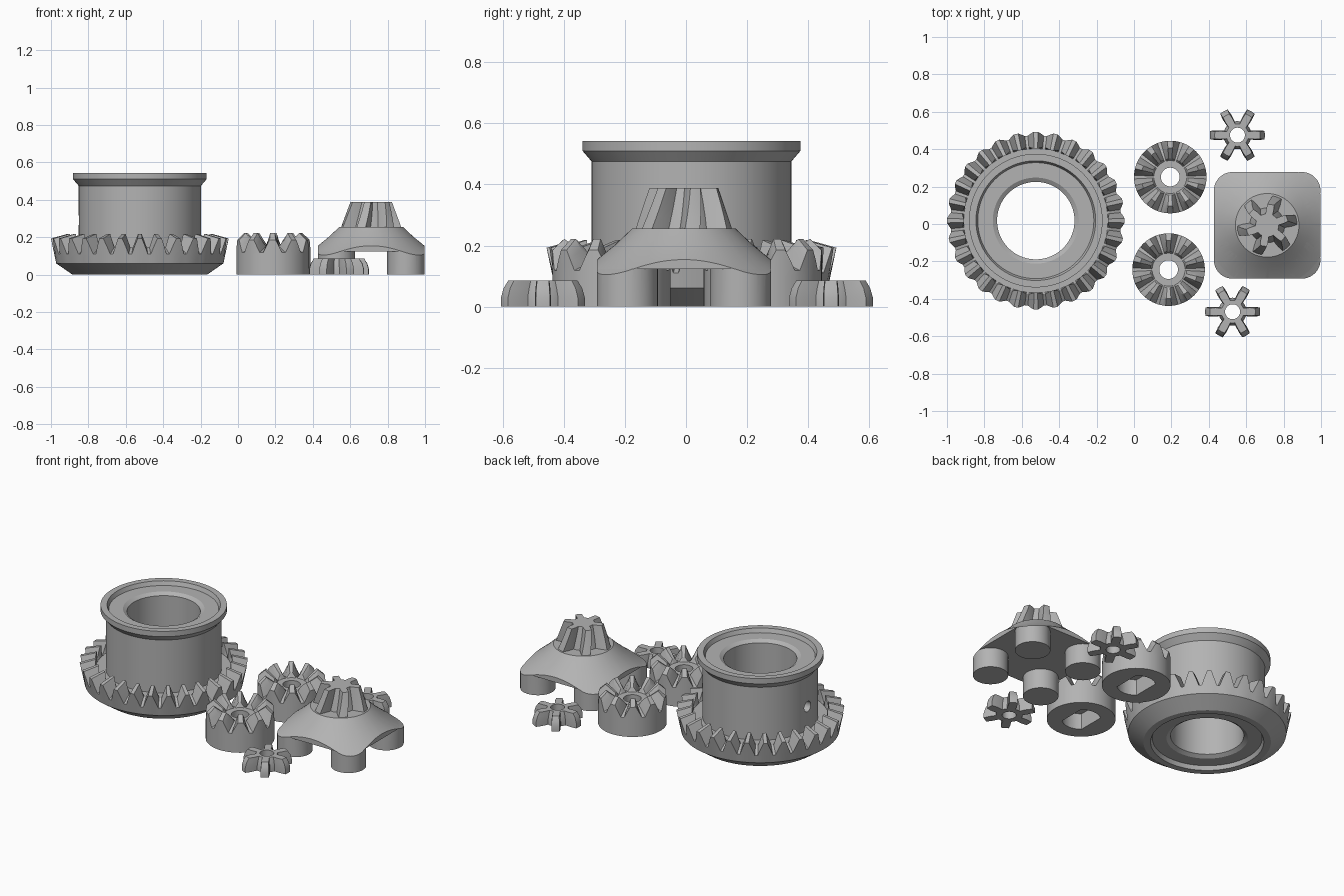
import bpy, bmesh, math
from mathutils import Vector

if "Cube" in bpy.data.objects:
    bpy.data.objects.remove(bpy.data.objects["Cube"])

grey = bpy.data.materials.new("plain_grey")
grey.use_nodes = True
grey.diffuse_color = (0.45, 0.45, 0.45, 1)
grey.node_tree.nodes["Principled BSDF"].inputs["Base Color"].default_value = grey.diffuse_color


def make_object(name, bm, loc):
    bmesh.ops.recalc_face_normals(bm, faces=bm.faces)
    mesh = bpy.data.meshes.new(name)
    bm.to_mesh(mesh)
    bm.free()
    mesh.materials.append(grey)
    obj = bpy.data.objects.new(name, mesh)
    obj.location = loc
    bpy.context.collection.objects.link(obj)
    return obj


def select(obj):
    bpy.ops.object.select_all(action='DESELECT')
    obj.select_set(True)
    bpy.context.view_layer.objects.active = obj


def smooth(obj):
    select(obj)
    bpy.ops.object.shade_smooth_by_angle(angle=math.radians(28))


def loft(bm, rings, loop):
    """Skin rings of points; loop joins last to first, otherwise both ends are capped."""
    rings = [[bm.verts.new(p) for p in ring] for ring in rings]
    n = len(rings[0])
    pairs = list(zip(rings, rings[1:])) + ([(rings[-1], rings[0])] if loop else [])
    for a, b in pairs:
        for i in range(n):
            j = (i + 1) % n
            bm.faces.new((a[i], a[j], b[j], b[i]))
    if not loop:
        bm.faces.new(rings[0])
        bm.faces.new(rings[-1])


def gear(name, loc, stations, teeth, base, tip, phase=0, twist=0, loop=True):
    """Revolve stations (r, z) or (root r, root z, tip r, tip z) with shaped teeth."""
    mid = (base + tip) / 2 - 0.01
    pattern = [(-base, 0), (-mid, 0.55), (-tip, 1), (0, 1), (tip, 1), (mid, 0.55), (base, 0), (0.5, 0)]
    zs = [s[1] for s in stations]
    rings = []
    for s in stations:
        r0, z0, r1, z1 = s if len(s) == 4 else s * 2
        turn = phase + twist * (z0 - min(zs)) / (max(zs) - min(zs))
        ring = []
        for t in range(teeth):
            for f, w in pattern:
                a = turn + (t + f) * math.tau / teeth
                r = r0 + (r1 - r0) * w
                ring.append((r * math.cos(a), r * math.sin(a), z0 + (z1 - z0) * w))
        rings.append(ring)
    bm = bmesh.new()
    loft(bm, rings, loop)
    return make_object(name, bm, loc)


def cylinder(name, loc, radius, z0, z1, sides=48, flat=None):
    """Upright cylinder; flat clamps its x to give two flats."""
    outline = []
    for i in range(sides):
        a = math.tau * (i + 0.5) / sides
        x = radius * math.cos(a)
        if flat:
            x = max(-flat, min(flat, x))
        outline.append((x, radius * math.sin(a)))
    if flat:
        outline = [p for p in outline if abs(p[0]) < flat]
    bm = bmesh.new()
    loft(bm, [[(x, y, z) for x, y in outline] for z in (z0, z1)], False)
    return make_object(name, bm, loc)


def cut(obj, cutter, operation='DIFFERENCE', keep=False):
    cutter.hide_render = True
    mod = obj.modifiers.new("cut", 'BOOLEAN')
    mod.operation, mod.object, mod.solver = operation, cutter, 'EXACT'
    select(obj)
    bpy.ops.object.modifier_apply(modifier=mod.name)
    if not keep:
        bpy.data.objects.remove(cutter)


# Large ring gear with flanged hub and a bearing seat at each end
ring_loc = Vector((-0.525, 0.018, 0))
ring = gear("ring_gear", ring_loc, [
    (0.207, 0.04), (0.23, 0.025), (0.245, 0.025), (0.31, 0.025), (0.32, 0), (0.36, 0), (0.447, 0.06),
    (0.456, 0.11, 0.475, 0.193), (0.395, 0.145, 0.385, 0.218), (0.385, 0.145),
    (0.327, 0.145), (0.327, 0.475), (0.357, 0.51), (0.357, 0.543), (0.32, 0.543),
    (0.31, 0.518), (0.245, 0.518), (0.23, 0.518), (0.207, 0.503)],
    28, 0.42, 0.11, -math.pi / 2)
# Radial screw hole through one side of the hub
drill = cylinder("drill", ring_loc + Vector((-0.27, 0, 0.29)), 0.032, -0.12, 0.12, 24)
drill.rotation_euler.y = math.pi / 2
bpy.context.view_layer.update()
cut(ring, drill)
smooth(ring)

# Two side gears with a double-flat socket underneath
for side, loc in (("back", (0.194, 0.251, 0)), ("front", (0.185, -0.244, 0))):
    obj = gear(side + "_side_gear", loc, [
        (0.05, 0), (0.194, 0), (0.194, 0.10), (0.194, 0.118, 0.194, 0.185),
        (0.125, 0.142, 0.155, 0.222), (0.095, 0.15, 0.098, 0.175), (0.088, 0.15), (0.05, 0.15)],
        10, 0.42, 0.13, -math.pi / 2)
    cut(obj, cylinder("socket", loc, 0.11, -0.05, 0.1, flat=0.075))
    smooth(obj)

# Two small loose pinions
for side, loc in (("back", (0.553, 0.475, 0)), ("front", (0.527, -0.469, 0))):
    smooth(gear(side + "_pinion", loc, [
        (0.04, 0), (0.06, 0), (0.075, 0, 0.147, 0), (0.075, 0.03, 0.147, 0.03),
        (0.068, 0.06, 0.138, 0.06), (0.06, 0.085, 0.122, 0.085), (0.04, 0.085)],
        6, 0.31, 0.15))

# Four-legged stand: rounded square plate and legs trimmed by a flared cap
stand_loc = Vector((0.712, -0.007, 0))
half, corner = 0.285, 0.1
cap = gear("cap_trim", stand_loc, [
    (0.45, -0.1), (0.45, 0.06), (0.38, 0.094), (0.33, 0.123), (0.285, 0.154), (0.225, 0.203), (0.17, 0.255)],
    12, 0.4, 0.1, loop=False)
outline = []
for q, (sx, sy) in enumerate(((1, 1), (-1, 1), (-1, -1), (1, -1))):
    for i in range(13):
        a = (q + i / 12) * math.pi / 2
        outline.append((sx * (half - corner) + corner * math.cos(a),
                        sy * (half - corner) + corner * math.sin(a)))
bm = bmesh.new()
loft(bm, [[(x, y, z) for x, y in outline] for z in (0.123, 0.3)], False)
plate = make_object("stand_plate", bm, stand_loc)
cut(plate, cap, 'INTERSECT', keep=True)
smooth(plate)
for sx, x_name in ((-1, "right"), (1, "left")):
    for sy, y_name in ((-1, "front"), (1, "back")):
        offset = Vector((sx, sy, 0)) * (half - corner)
        leg = cylinder(f"{y_name}_{x_name}_leg", stand_loc + offset, corner, 0, 0.2)
        cut(leg, cap, 'INTERSECT', keep=True)
        smooth(leg)
bpy.data.objects.remove(cap)

# Tall spiral pinion on top of the stand
smooth(gear("drive_pinion", stand_loc, [
    (0.095, 0.25, 0.162, 0.25), (0.085, 0.295, 0.146, 0.295),
    (0.074, 0.34, 0.13, 0.34), (0.062, 0.388, 0.113, 0.388)],
    6, 0.3, 0.15, math.radians(10), math.radians(10), loop=False))
